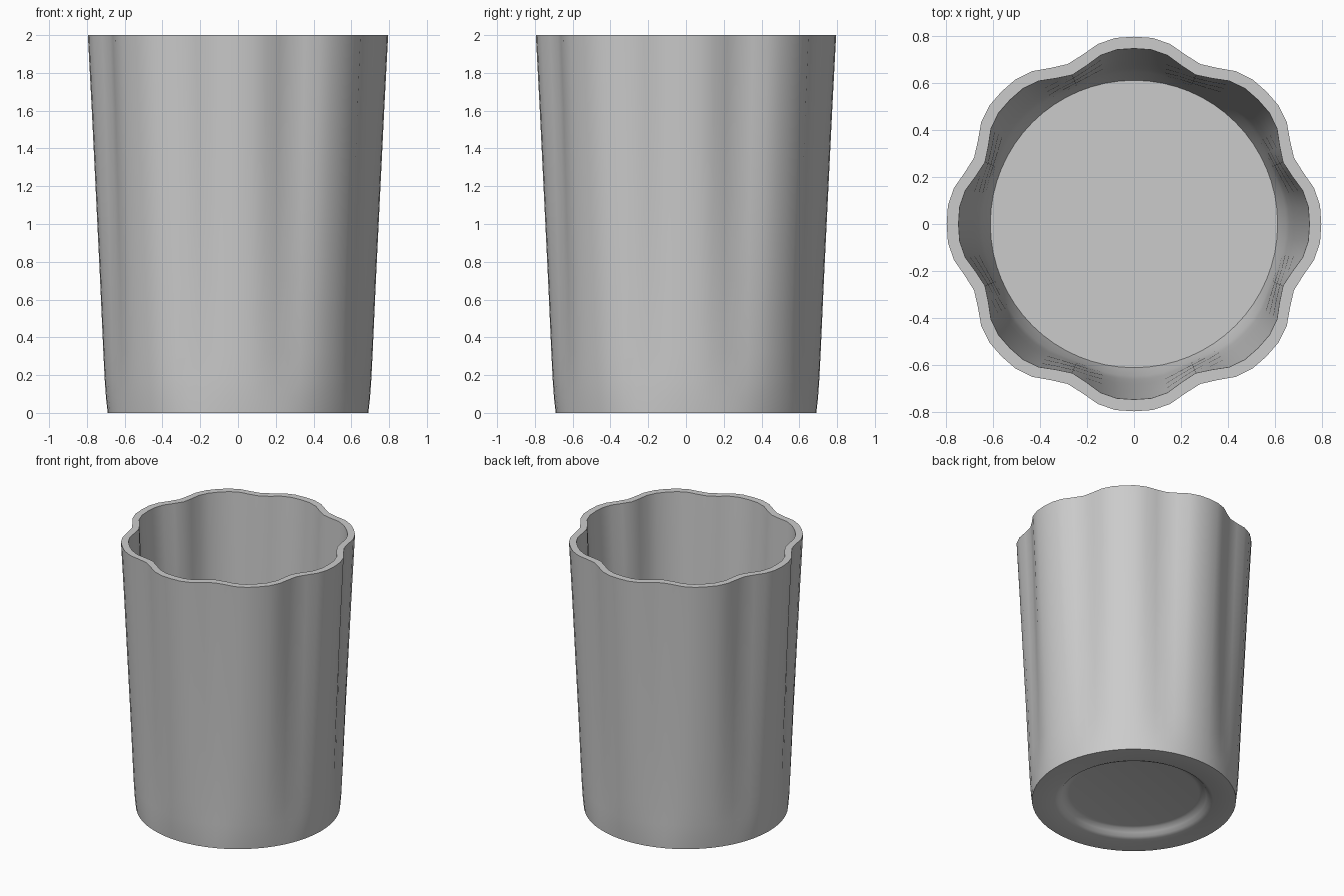
import bpy, bmesh
from math import cos, sin, pi, radians

if "Cube" in bpy.data.objects:
    bpy.data.objects.remove(bpy.data.objects["Cube"])

SEGMENTS = 64
LOBES = 8

# Profile from underside centre, up the outside, over the rim, down to the floor:
# (radius at lobe peak, height, lobe depth)
PROFILE = [
    (0.44, 0.055, 0), (0.465, 0.05, 0), (0.49, 0.03, 0), (0.51, 0.01, 0), (0.535, 0.0, 0),
    (0.69, 0.0, 0), (0.699, 0.08, 0.006), (0.706, 0.18, 0.014), (0.713, 0.32, 0.022),
    (0.73, 0.7, 0.034), (0.752, 1.15, 0.045), (0.774, 1.6, 0.054), (0.795, 2.0, 0.06),
    (0.745, 2.0, 0.06), (0.724, 1.6, 0.054), (0.702, 1.15, 0.045), (0.68, 0.7, 0.034),
    (0.66, 0.32, 0.022), (0.645, 0.2, 0.014), (0.61, 0.1, 0),
]


def ring(bm, radius, z, depth):
    """Scalloped ring with broad lobes and narrower grooves."""
    verts = []
    for i in range(SEGMENTS):
        a = 2 * pi * i / SEGMENTS
        r = radius - depth * ((1 - cos(LOBES * a)) / 2) ** 2
        verts.append(bm.verts.new((r * cos(a), r * sin(a), z)))
    return verts


# Cup body: rings bridged with quads, capped at the underside and floor
bm = bmesh.new()
rings = [ring(bm, *p) for p in PROFILE]
for lower, upper in zip(rings, rings[1:]):
    for i in range(SEGMENTS):
        j = (i + 1) % SEGMENTS
        bm.faces.new((lower[i], lower[j], upper[j], upper[i]))
bm.faces.new(rings[0][::-1])
bm.faces.new(rings[-1])
bmesh.ops.recalc_face_normals(bm, faces=bm.faces)

mesh = bpy.data.meshes.new("scalloped_cup")
bm.to_mesh(mesh)
bm.free()
cup = bpy.data.objects.new("scalloped_cup", mesh)
bpy.context.collection.objects.link(cup)

# Smooth walls with crisp rim, base and floor edges
bpy.context.view_layer.objects.active = cup
cup.select_set(True)
bpy.ops.object.shade_smooth_by_angle(angle=radians(40))
